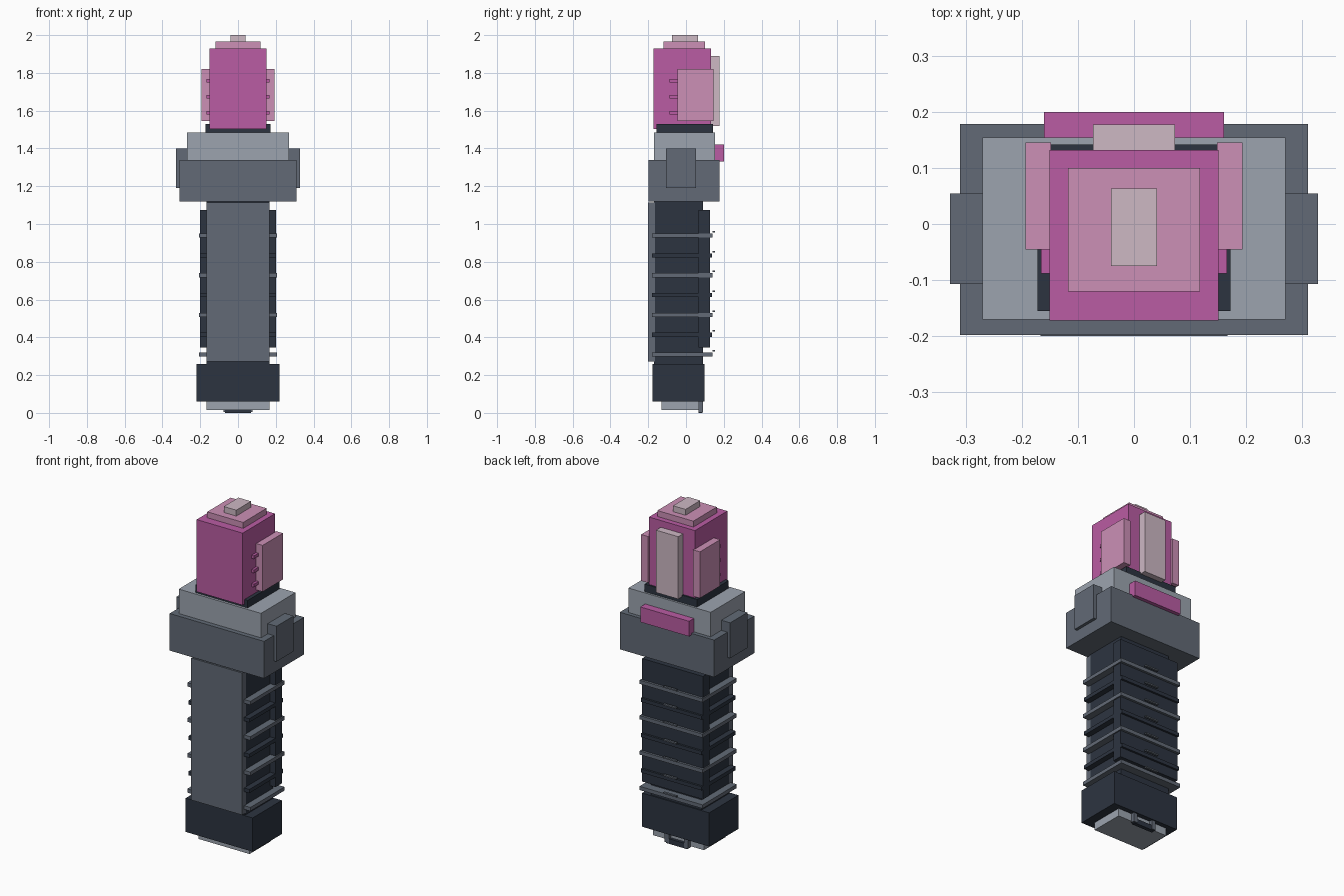
import bpy
import bmesh
from mathutils import Vector

default = bpy.data.objects.get("Cube")
if default:
    bpy.data.objects.remove(default, do_unlink=True)


def make_material(name, rgb):
    """Flat material from 0-255 display values."""
    def linear(v):
        v /= 255
        return v / 12.92 if v <= 0.04 else ((v + 0.055) / 1.055) ** 2.4
    colour = [linear(v) for v in rgb] + [1.0]
    mat = bpy.data.materials.new(name)
    mat.use_nodes = True
    mat.diffuse_color = colour
    mat.node_tree.nodes["Principled BSDF"].inputs["Base Color"].default_value = colour
    return mat


magenta = make_material("magenta", (186, 92, 163))
pink = make_material("soft pink", (204, 144, 182))
pale = make_material("pale pink", (205, 184, 196))
light = make_material("light grey", (156, 164, 175))
mid = make_material("mid grey", (98, 106, 118))
dark = make_material("dark slate", (44, 52, 64))


def box(name, x, y, z, mat, mirror=False):
    """Box from (low, high) ranges; mirror repeats it on the other side."""
    low, high = Vector((x[0], y[0], z[0])), Vector((x[1], y[1], z[1]))
    bm = bmesh.new()
    bmesh.ops.create_cube(bm, size=1)
    bmesh.ops.scale(bm, vec=high - low, verts=bm.verts)
    bmesh.ops.translate(bm, vec=(low + high) / 2, verts=bm.verts)
    mesh = bpy.data.meshes.new(name)
    bm.to_mesh(mesh)
    bm.free()
    mesh.materials.append(mat)
    obj = bpy.data.objects.new(name, mesh)
    bpy.context.collection.objects.link(obj)
    if mirror:
        obj.modifiers.new("Mirror", "MIRROR").use_axis[0] = True
    return obj


def centred(name, half, y, z, mat):
    """Box symmetric about x = 0."""
    return box(name, (-half, half), y, z, mat)


# Base: pommel, foot plate and lanyard bar
centred("pommel", 0.22, (-0.177, 0.097), (0.06, 0.26), dark)
centred("foot_plate", 0.167, (-0.13, 0.07), (0.014, 0.07), light)
centred("lanyard_bar", 0.07, (0.065, 0.087), (0, 0.03), dark)
box("lanyard_posts", (0.05, 0.077), (0.065, 0.09), (0.006, 0.062), mid, mirror=True)

# Grip: core, front plate and wider back panel
centred("grip_core", 0.166, (-0.17, 0.09), (0.25, 1.13), dark)
centred("grip_front_plate", 0.167, (-0.2, -0.165), (0.272, 1.115), mid)
centred("grip_back_panel", 0.2, (0.065, 0.126), (0.345, 1.075), dark)

# Alternating grip ribs, each with a small tab behind it
for i in range(7):
    z = 0.309 + i * 0.105
    if i % 2 == 0:
        centred(f"grip_rib_{i + 1}", 0.207, (-0.18, 0.14), (z - 0.011, z + 0.011), mid)
    else:
        centred(f"grip_rib_{i + 1}", 0.2, (-0.18, 0.138), (z - 0.011, z + 0.011), dark)
    centred(f"rib_tab_{i + 1}", 0.043, (0.14, 0.153), (z + 0.016, z + 0.024), mid)

# Guard: lower block, upper collar, side bosses and rear badge plate
centred("guard", 0.31, (-0.198, 0.178), (1.12, 1.34), mid)
centred("collar", 0.27, (-0.17, 0.154), (1.33, 1.485), light)
box("side_boss", (0.26, 0.328), (-0.107, 0.054), (1.19, 1.4), mid, mirror=True)
centred("rear_plate", 0.16, (0.15, 0.2), (1.33, 1.42), magenta)

# Head: neck, main block, side and back panels
centred("neck", 0.172, (-0.155, 0.142), (1.48, 1.53), dark)
centred("head_block", 0.151, (-0.172, 0.132), (1.502, 1.93), magenta)
box("head_side_panel", (0.148, 0.193), (-0.045, 0.145), (1.545, 1.82), pink, mirror=True)
centred("head_back_panel", 0.073, (0.13, 0.177), (1.52, 1.89), pale)
for i in range(3):
    z = 1.59 + i * 0.084
    box(f"head_fin_{i + 1}", (0.148, 0.166), (-0.088, -0.04), (z - 0.009, z + 0.009),
        magenta, mirror=True)

# Stepped cap on top
centred("cap_step", 0.118, (-0.12, 0.1), (1.92, 1.965), pink)
centred("cap_tip", 0.041, (-0.075, 0.063), (1.96, 2), pale)
